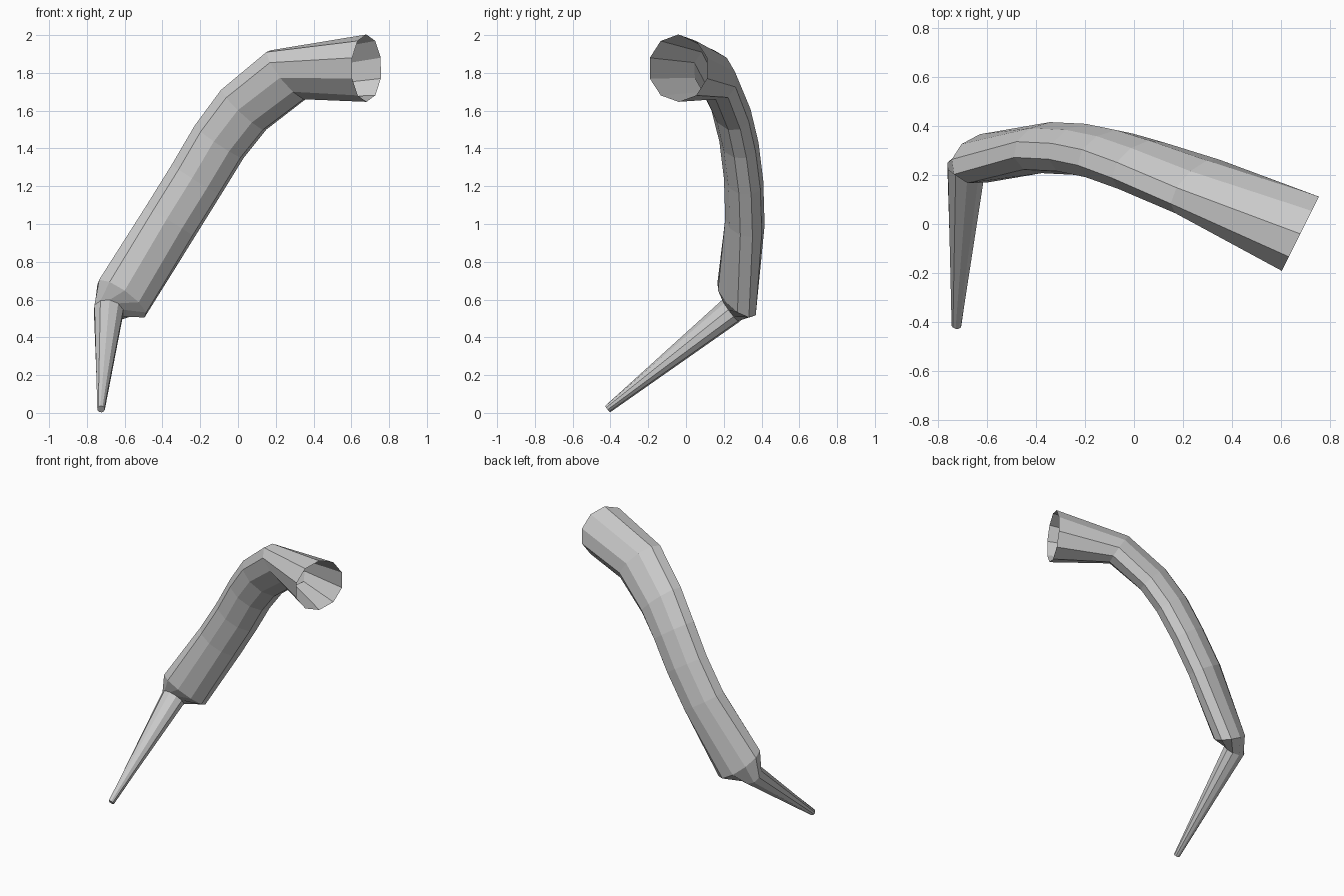
import bpy, bmesh, math
from mathutils import Vector

if "Cube" in bpy.data.objects:
    bpy.data.objects.remove(bpy.data.objects["Cube"])

SIDES = 10


def ring(centre, wide, along, thin):
    """Elliptical ring: 'wide' is a half-axis vector, 'thin' the other half-axis length."""
    c, w = Vector(centre), Vector(wide)
    n = Vector(along).cross(w).normalized() * thin
    return [c + w * math.cos(a) + n * math.sin(a)
            for a in (2 * math.pi * i / SIDES for i in range(SIDES))]


def loft(name, sections, cap_start=False):
    bm = bmesh.new()
    rows = [[bm.verts.new(p) for p in ring(*s)] for s in sections]
    for a, b in zip(rows, rows[1:]):
        for i in range(SIDES):
            j = (i + 1) % SIDES
            bm.faces.new((a[i], a[j], b[j], b[i]))
    if cap_start:
        bm.faces.new(rows[0][::-1])
    mesh = bpy.data.meshes.new(name)
    bm.to_mesh(mesh)
    bm.free()
    obj = bpy.data.objects.new(name, mesh)
    bpy.context.collection.objects.link(obj)
    return obj


# each section: centre, wide half-axis, direction along the limb, thin half-axis
tip = ((-0.725, -0.415, 0.02), (0.02, 0, -0.003), (0.05, 0.78, 0.62), 0.022)
joint = ((-0.685, 0.237, 0.54), (0.075, 0.015, -0.03), (0.05, 0.78, 0.62), 0.073)

# pointed claw with a closed tip
loft("claw", [tip, joint], cap_start=True)

# curved flattened limb, flaring to an open round mouth
loft("limb", [
    joint,
    ((-0.615, 0.268, 0.605), (0.12, 0.065, -0.10), (0.33, 0.35, 0.85), 0.10),
    ((-0.36, 0.312, 1.01), (0.13, 0.04, -0.08), (0.52, 0.05, 0.85), 0.10),
    ((-0.22, 0.305, 1.235), (0.13, 0.04, -0.08), (0.52, -0.07, 0.84), 0.10),
    ((-0.10, 0.28, 1.435), (0.13, 0.04, -0.085), (0.54, -0.15, 0.82), 0.10),
    ((0.03, 0.238, 1.605), (0.12, 0.05, -0.105), (0.62, -0.25, 0.72), 0.10),
    ((0.26, 0.153, 1.79), (0.11, 0.07, -0.12), (0.80, -0.35, 0.50), 0.105),
    ((0.68, -0.04, 1.825), (0.047, 0.094, -0.144), (0.894, -0.447, 0), 0.178),
])
